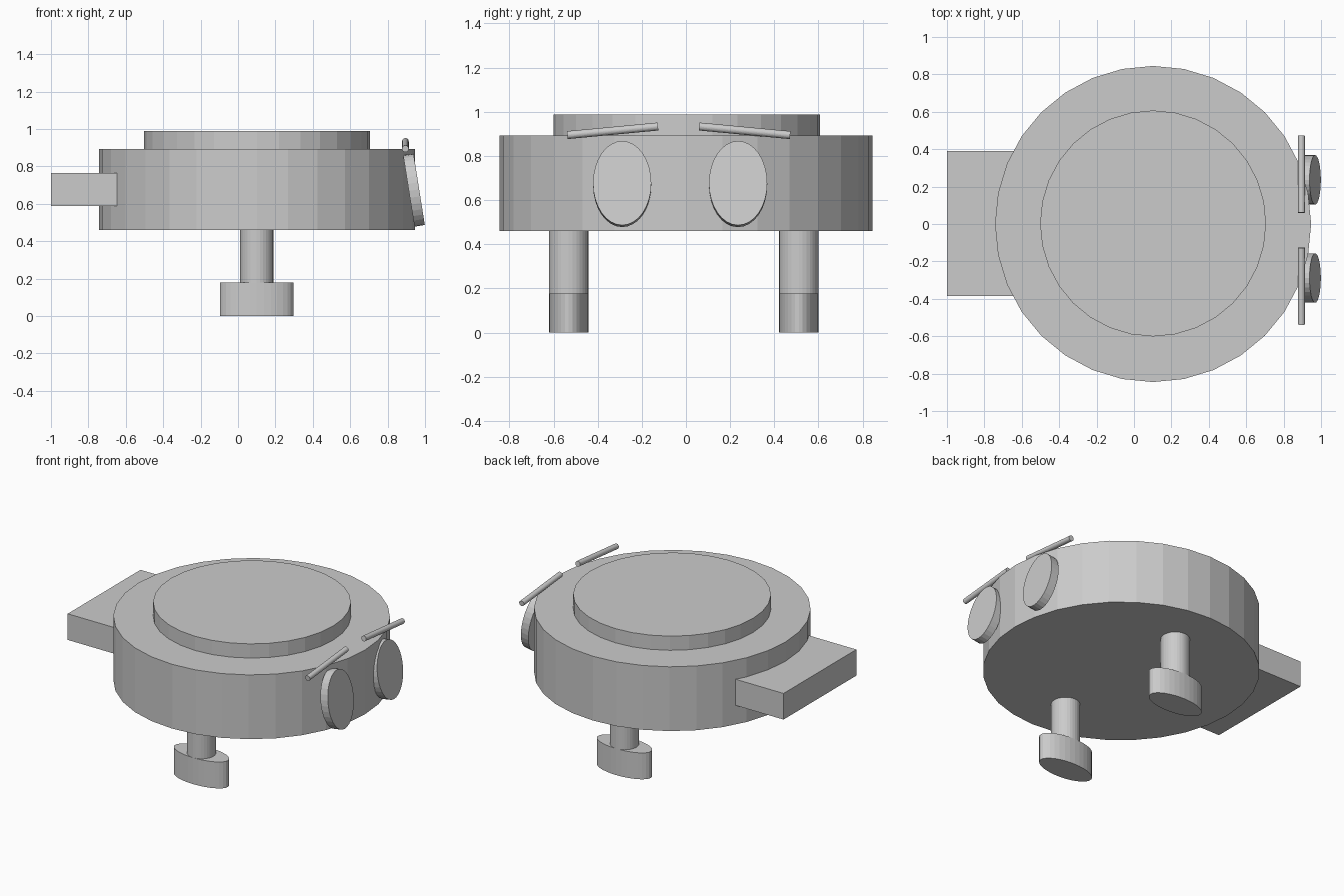
import bpy, bmesh, math
from mathutils import Matrix, Vector

if "Cube" in bpy.data.objects:
    bpy.data.objects.remove(bpy.data.objects["Cube"])

grey = bpy.data.materials.new("plain grey")
grey.diffuse_color = (0.6, 0.6, 0.6, 1)
grey.use_nodes = True
grey.node_tree.nodes["Principled BSDF"].inputs["Base Color"].default_value = grey.diffuse_color


def finish(name, bm):
    mesh = bpy.data.meshes.new(name)
    bm.to_mesh(mesh)
    bm.free()
    mesh.materials.append(grey)
    ob = bpy.data.objects.new(name, mesh)
    bpy.context.collection.objects.link(ob)
    return ob


def disc(name, loc, rx, ry, depth, rot=Matrix()):
    """Flat-shaded 32-sided (elliptical) cylinder centred on loc."""
    bm = bmesh.new()
    bmesh.ops.create_cone(bm, cap_ends=True, segments=32, radius1=1, radius2=1, depth=1)
    scale = Matrix.Diagonal((rx, ry, depth, 1))
    bm.transform(Matrix.Translation(Vector(loc)) @ rot @ scale)
    return finish(name, bm)


def box(name, lo, hi):
    lo, hi = Vector(lo), Vector(hi)
    bm = bmesh.new()
    bmesh.ops.create_cube(bm, size=1)
    bm.transform(Matrix.Translation((lo + hi) / 2) @ Matrix.Diagonal((*(hi - lo), 1)))
    return finish(name, bm)


# Round body, raised lid and rear tail slab
disc("body", (0.102, 0, 0.677), 0.845, 0.845, 0.433)
disc("lid", (0.102, 0.003, 0.935), 0.604, 0.604, 0.108)
box("tail", (-1.0, -0.385, 0.588), (-0.5, 0.39, 0.764))

# Legs with oval feet
for side, y in (("right", -0.531), ("left", 0.511)):
    disc(side + "_leg", (0.1, y, 0.33), 0.089, 0.089, 0.32)
    disc(side + "_foot", (0.1, y, 0.089), 0.197, 0.089, 0.178)

# Tilted oval eyes and slanted brow rods, facing +x
eye_rot = Matrix.Rotation(math.radians(81), 4, 'Y')
for side, sign, eye_y, brow_y in (("right", -1, -0.289, -0.332), ("left", 1, 0.236, 0.266)):
    disc(side + "_eye", (0.941, eye_y, 0.673), 0.193, 0.132, 0.056, eye_rot)
    brow_rot = Matrix.Rotation(math.radians(-90 - sign * 5.4), 4, 'X')
    disc(side + "_brow", (0.895, brow_y, 0.914), 0.018, 0.018, 0.413, brow_rot)
